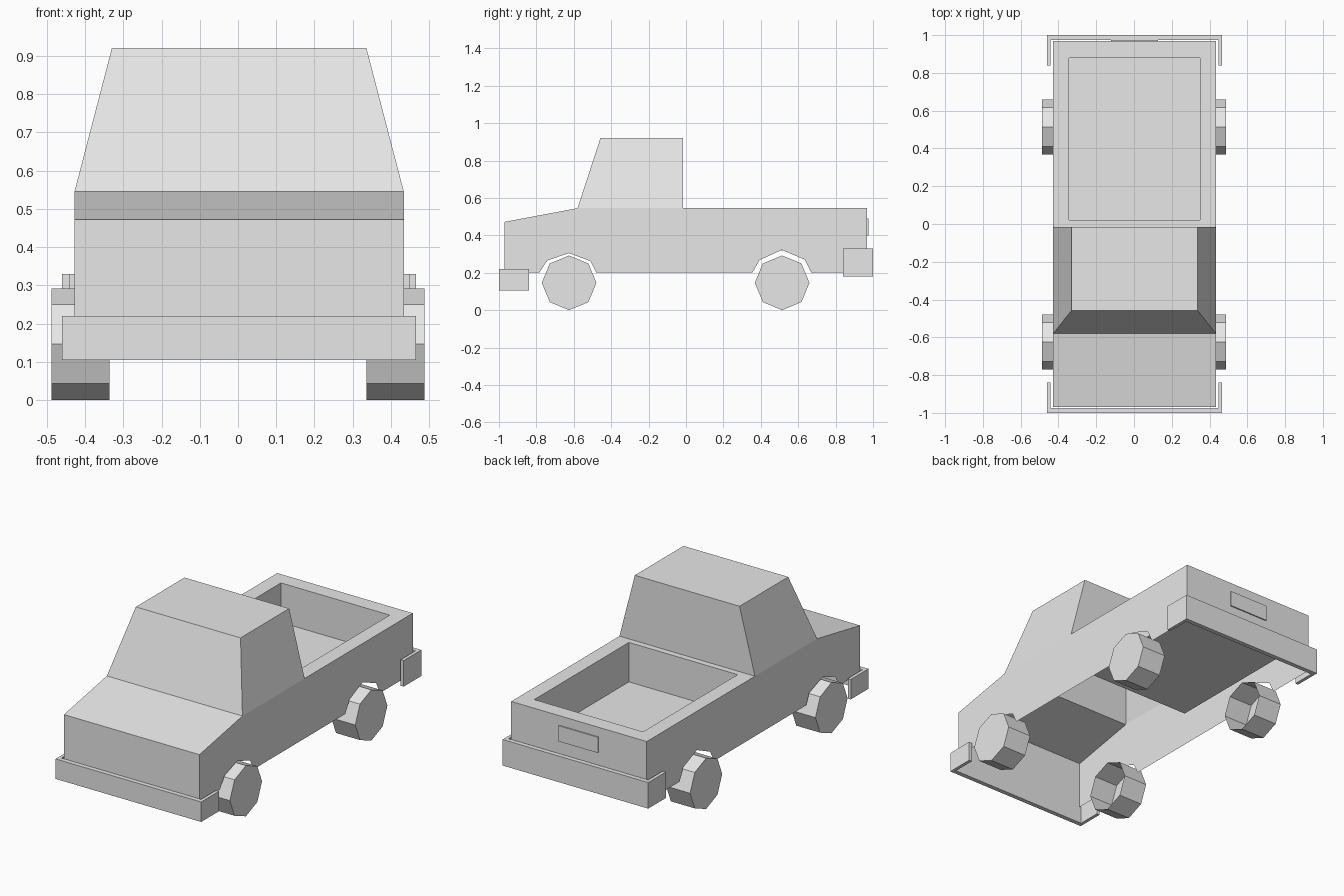
import bpy, bmesh, math
from mathutils import Matrix, Vector

cube = bpy.data.objects.get("Cube")
if cube:
    bpy.data.objects.remove(cube, do_unlink=True)

grey = bpy.data.materials.new("plain grey")
grey.use_nodes = True
grey.diffuse_color = (0.8, 0.8, 0.8, 1)
grey.node_tree.nodes["Principled BSDF"].inputs["Base Color"].default_value = (0.8, 0.8, 0.8, 1)

CX = 0.003           # body centre line
W = 0.431            # body half width
BELT = 0.545         # height of the belt line
CAB_BACK = -0.015


def finish(name, bm):
    bmesh.ops.remove_doubles(bm, verts=bm.verts, dist=0.0005)
    bmesh.ops.recalc_face_normals(bm, faces=bm.faces)
    mesh = bpy.data.meshes.new(name)
    bm.to_mesh(mesh)
    bm.free()
    mesh.materials.append(grey)
    obj = bpy.data.objects.new(name, mesh)
    bpy.context.collection.objects.link(obj)
    return obj


def face(bm, points):
    return bm.faces.new([bm.verts.new((x + CX, y, z)) for x, y, z in points])


def rect(hw, y0, y1, z):
    return [(-hw, y0, z), (hw, y0, z), (hw, y1, z), (-hw, y1, z)]


def bridge(bm, a, b):
    """Join two four-point rings with quads."""
    for i in range(4):
        j = (i + 1) % 4
        face(bm, [a[i], a[j], b[j], b[i]])


def extruded(name, outline, z0, z1):
    """Solid from a plan outline."""
    bm = bmesh.new()
    base = face(bm, [(x, y, z0) for x, y in outline])
    new = bmesh.ops.extrude_face_region(bm, geom=[base])["geom"]
    bmesh.ops.translate(bm, vec=(0, 0, z1 - z0),
                        verts=[v for v in new if isinstance(v, bmesh.types.BMVert)])
    return finish(name, bm)


# Body: open-bottomed shell with wheel arch notches
rear_arch = [(0.67, 0.2), (0.635, 0.27), (0.512, 0.322), (0.393, 0.267), (0.355, 0.2)]
front_arch = [(-0.48, 0.2), (-0.51, 0.262), (-0.627, 0.305), (-0.742, 0.265), (-0.785, 0.2)]
side = [(-0.97, 0.2), (-0.97, 0.472), (-0.58, BELT), (CAB_BACK, BELT),
        (0.968, BELT), (0.968, 0.2)] + rear_arch + front_arch
bm = bmesh.new()
for s in (-1, 1):
    face(bm, [(s * W, y, z) for y, z in side])
for (y0, z0), (y1, z1) in (side[0:2], side[1:3], side[4:6]):   # nose, hood, tailgate
    face(bm, [(-W, y0, z0), (W, y0, z0), (W, y1, z1), (-W, y1, z1)])
# Load bed: rim, inner walls and floor
rim_outer = rect(W, CAB_BACK, 0.968, BELT)
rim_inner = rect(0.346, 0.02, 0.88, BELT)
bed_floor = rect(0.346, 0.02, 0.88, 0.318)
bridge(bm, rim_outer, rim_inner)
bridge(bm, rim_inner, bed_floor)
face(bm, bed_floor)
finish("body", bm)

# Cab: tapered shell, open below
bm = bmesh.new()
roof = rect(0.333, -0.457, CAB_BACK, 0.921)
bridge(bm, rect(W, -0.58, CAB_BACK, BELT), roof)
face(bm, roof)
finish("cab", bm)


# Bumpers: U-shaped, wrapping round the body corners
def bumper(name, d, z0, z1):
    a, b = 0.463, 0.444
    outline = [(-a, 0.84), (-a, 1.0), (a, 1.0), (a, 0.84),
               (b, 0.84), (b, 0.974), (-b, 0.974), (-b, 0.84)]
    extruded(name, [(x, y * d) for x, y in outline], z0, z1)


bumper("front_bumper", -1, 0.105, 0.22)
bumper("rear_bumper", 1, 0.18, 0.33)

# Tailgate plate
extruded("tailgate_plate", [(-0.125, 0.966), (0.125, 0.966), (0.125, 0.975), (-0.125, 0.975)],
         0.4, 0.49)


# Wheels: eight-sided drums, open on the inner side
def wheel(name, s, y):
    r = 0.146
    ring = [(y + r * math.sin(i * math.pi / 4), r + r * math.cos(i * math.pi / 4))
            for i in range(8)]
    bm = bmesh.new()
    outer = [bm.verts.new((s * 0.488, p, q)) for p, q in ring]
    inner = [bm.verts.new((s * 0.336, p, q)) for p, q in ring]
    bm.faces.new(outer)
    for i in range(8):
        j = (i + 1) % 8
        bm.faces.new([outer[i], outer[j], inner[j], inner[i]])
    finish(name, bm)


for label, s in (("left", 1), ("right", -1)):
    wheel("front_wheel_" + label, s, -0.625)
    wheel("rear_wheel_" + label, s, 0.514)
